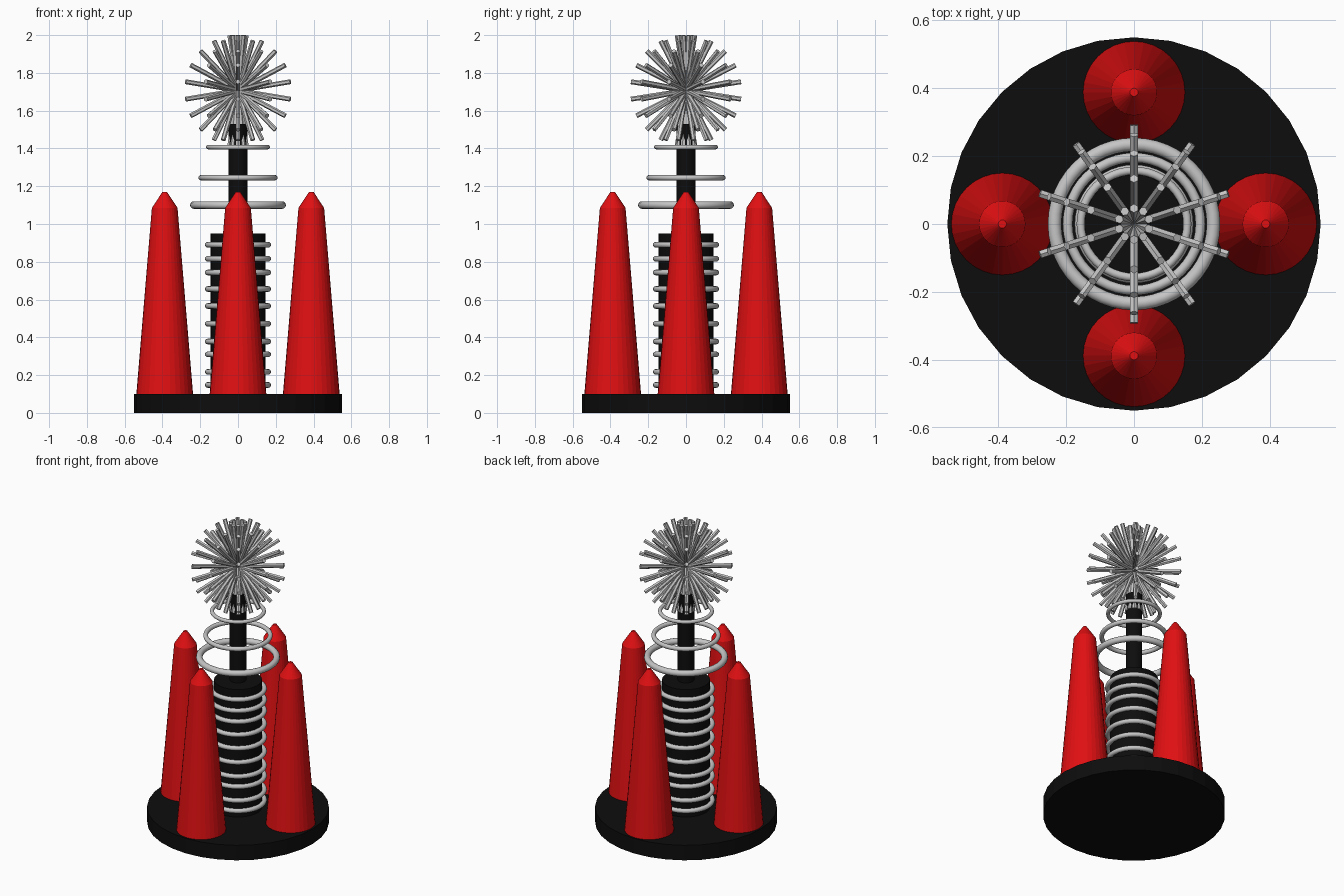
import bpy, bmesh, math
from mathutils import Matrix, Vector

if "Cube" in bpy.data.objects:
    bpy.data.objects.remove(bpy.data.objects["Cube"])


def material(name, color):
    m = bpy.data.materials.new(name)
    m.diffuse_color = (*color, 1)
    m.use_nodes = True
    m.node_tree.nodes["Principled BSDF"].inputs["Base Color"].default_value = m.diffuse_color
    return m


BLACK = material("black", (0.004, 0.004, 0.004))
RED = material("red", (0.75, 0.005, 0.006))
SILVER = material("silver", (0.56, 0.56, 0.56))


def finish(bm, name, mat, smooth=False):
    bmesh.ops.recalc_face_normals(bm, faces=bm.faces)
    for f in bm.faces:
        f.smooth = smooth
    me = bpy.data.meshes.new(name)
    bm.to_mesh(me)
    bm.free()
    me.materials.append(mat)
    ob = bpy.data.objects.new(name, me)
    bpy.context.collection.objects.link(ob)
    return ob


def lathe(name, profile, mat, x=0, y=0, sides=32):
    """Closed solid of revolution from (radius, z) points."""
    bm = bmesh.new()
    rings = []
    for r, z in profile:
        rings.append([bm.verts.new((x + r * math.cos(math.tau * i / sides),
                                    y + r * math.sin(math.tau * i / sides), z))
                      for i in range(sides)])
    for a, b in zip(rings, rings[1:]):
        for i in range(sides):
            j = (i + 1) % sides
            bm.faces.new((a[i], a[j], b[j], b[i]))
    bm.faces.new(rings[0])
    bm.faces.new(rings[-1])
    return finish(bm, name, mat)


def ring(name, z, outer, minor):
    """Horizontal silver torus."""
    bpy.ops.mesh.primitive_torus_add(major_radius=outer - minor, minor_radius=minor,
                                     major_segments=48, minor_segments=12,
                                     location=(0, 0, z))
    ob = bpy.context.object
    ob.name = name
    ob.data.materials.append(SILVER)
    bpy.ops.object.shade_smooth()


# Base disc, central column and thin mast
lathe("base", [(0.55, 0), (0.55, 0.1)], BLACK)
lathe("column", [(0.145, 0.1), (0.145, 0.95)], BLACK)
lathe("mast", [(0.05, 0.95), (0.05, 1.53)], BLACK)

# Four red tapered pillars with pointed caps
for k in range(4):
    a = k * math.pi / 2
    lathe(f"pillar_{k + 1}", [(0.15, 0.1), (0.068, 1.085), (0.012, 1.17)], RED,
          0.388 * math.cos(a), 0.388 * math.sin(a))

# Wire rings round the column
for k, z in enumerate((0.148, 0.217, 0.31, 0.378, 0.472, 0.566, 0.656, 0.743, 0.816, 0.89)):
    ring(f"coil_ring_{k + 1}", z, 0.175, 0.015)

# Shrinking rings round the mast
for k, (z, outer, minor) in enumerate(((1.10, 0.254, 0.02), (1.245, 0.21, 0.0145),
                                       (1.407, 0.169, 0.012))):
    ring(f"mast_ring_{k + 1}", z, outer, minor)

# Starburst: ten azimuths by ten elevations of thin rods
bm = bmesh.new()
LENGTH, CENTRE = 0.295, Vector((0, 0, 1.707))
for i in range(10):
    for j in range(10):
        azimuth = math.radians(90 + 36 * i)
        tilt = math.radians(9 + 18 * j)
        mat = (Matrix.Translation(CENTRE) @ Matrix.Rotation(azimuth, 4, 'Z')
               @ Matrix.Rotation(tilt, 4, 'Y') @ Matrix.Translation((0, 0, LENGTH / 2))
               @ Matrix.Rotation(math.pi / 2, 4, 'Z'))
        bmesh.ops.create_cone(bm, cap_ends=True, segments=6, radius1=0.013,
                              radius2=0.013, depth=LENGTH, matrix=mat)
finish(bm, "starburst", SILVER)
